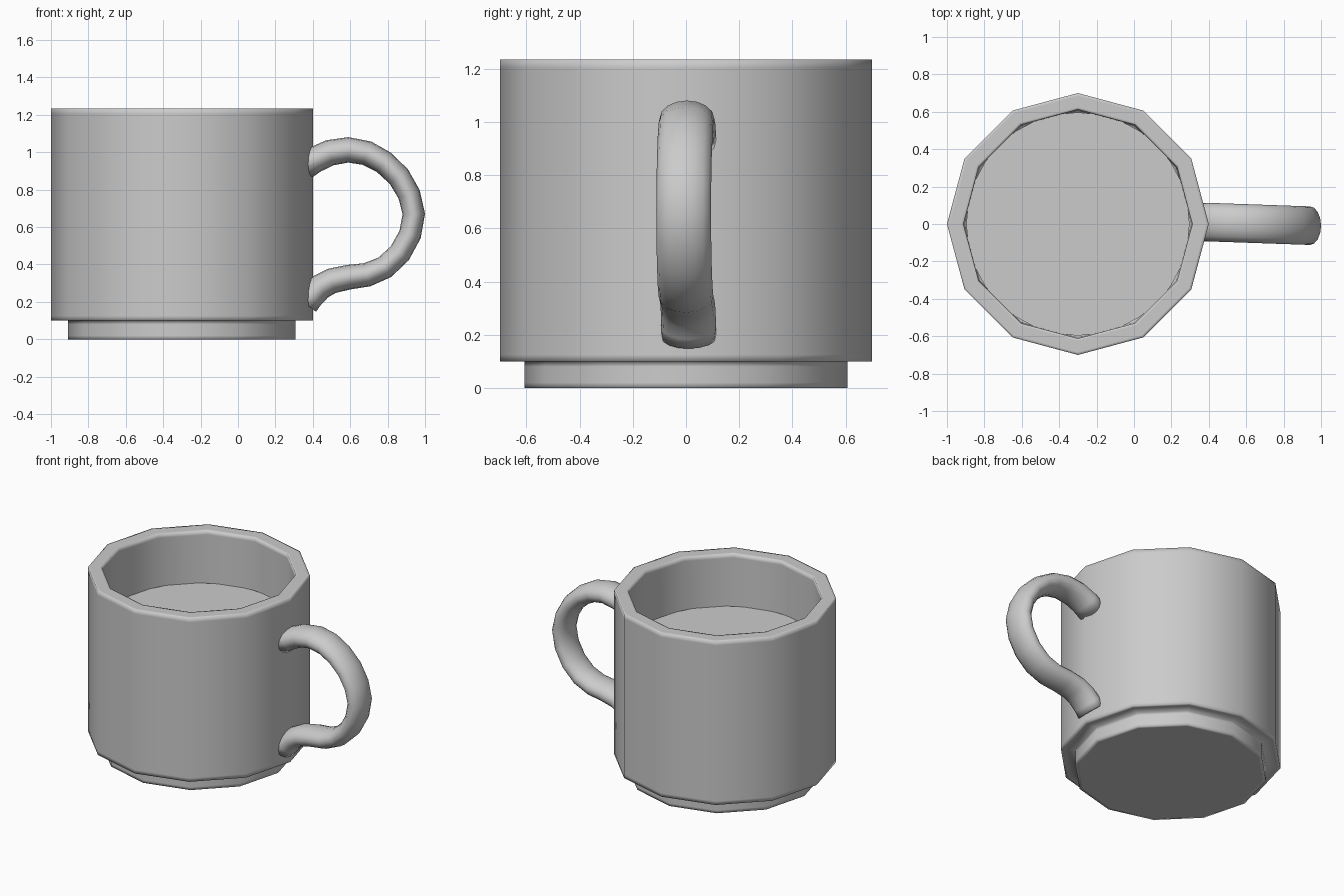
import bpy, bmesh, math
from mathutils import Vector

if "Cube" in bpy.data.objects:
    bpy.data.objects.remove(bpy.data.objects["Cube"])

CX = -0.3          # axis of the cup
SIDES = 12


def make_object(name, bm, smooth=True):
    bmesh.ops.recalc_face_normals(bm, faces=bm.faces)
    mesh = bpy.data.meshes.new(name)
    bm.to_mesh(mesh)
    bm.free()
    for p in mesh.polygons:
        p.use_smooth = smooth
    ob = bpy.data.objects.new(name, mesh)
    bpy.context.collection.objects.link(ob)
    return ob


def skin(bm, rings):
    """Join successive vertex rings with quads and cap both ends."""
    n = len(rings[0])
    for a, b in zip(rings, rings[1:]):
        for i in range(n):
            j = (i + 1) % n
            bm.faces.new((a[i], a[j], b[j], b[i]))
    bm.faces.new(rings[0][::-1])
    bm.faces.new(rings[-1])


def ring(bm, r, z, n=SIDES):
    return [bm.verts.new((CX + r * math.cos(2 * math.pi * i / n),
                          r * math.sin(2 * math.pi * i / n), z)) for i in range(n)]


# Cup: foot, outer wall, rim and inner wall, with support loops near the edges
profile = [(0.585, 0), (0.608, 0), (0.608, 0.02), (0.608, 0.08), (0.608, 0.1),
           (0.68, 0.1), (0.7, 0.1), (0.7, 0.125), (0.7, 1.205), (0.7, 1.235),
           (0.685, 1.235), (0.625, 1.235), (0.612, 1.235), (0.612, 1.205),
           (0.605, 0.22), (0.605, 0.2), (0.58, 0.2)]
bm = bmesh.new()
skin(bm, [ring(bm, r, z) for r, z in profile])
make_object("cup", bm)

# Drink surface
bm = bmesh.new()
bm.faces.new(ring(bm, 0.597, 0.875, 32))
make_object("drink", bm, smooth=False)

# Handle: oval section swept along a path in x, z
path = [(0.35, 0.92), (0.41, 0.96), (0.49, 0.997), (0.59, 1.013), (0.69, 0.995),
        (0.78, 0.946), (0.86, 0.87), (0.915, 0.775), (0.94, 0.67), (0.92, 0.56),
        (0.865, 0.46), (0.785, 0.385), (0.69, 0.345), (0.59, 0.332),
        (0.5, 0.312), (0.44, 0.28), (0.39, 0.23), (0.36, 0.19)]
pts = [Vector((x, 0.01 - 0.035 * max(0, x - 0.4), z)) for x, z in path]
bm = bmesh.new()
rings = []
for k, p in enumerate(pts):
    t = (pts[min(k + 1, len(pts) - 1)] - pts[max(k - 1, 0)]).normalized()
    side = Vector((0, 1, 0))
    out = t.cross(side).normalized()
    # thinner at the outermost bend
    half = 0.071 - 0.011 * math.sin(math.pi * k / (len(pts) - 1)) ** 2
    rings.append([bm.verts.new(p + side * 0.103 * math.cos(a) + out * half * math.sin(a))
                  for a in (2 * math.pi * i / 16 for i in range(16))])
skin(bm, rings)
make_object("handle", bm)
